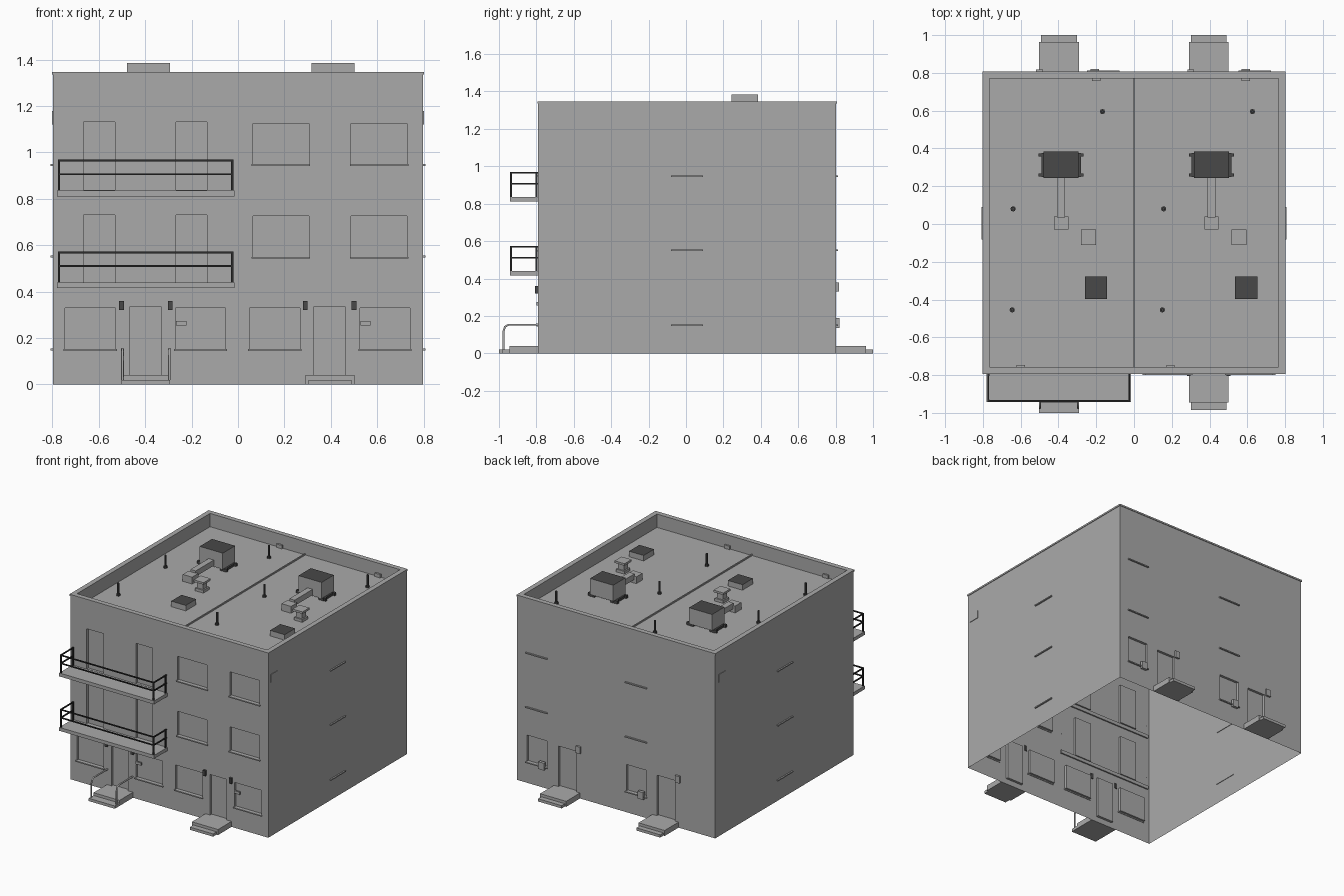
import bpy, bmesh
from mathutils import Vector

cube = bpy.data.objects.get("Cube")
if cube:
    bpy.data.objects.remove(cube, do_unlink=True)


def material(name, value):
    m = bpy.data.materials.new(name)
    m.use_nodes = True
    col = (value, value, value, 1)
    m.diffuse_color = col
    m.node_tree.nodes["Principled BSDF"].inputs["Base Color"].default_value = col
    return m


CONCRETE = material("concrete grey", 0.4)
DARK = material("dark grey", 0.065)
BLACK = material("black metal", 0.025)

W, FRONT, BACK = 0.797, -0.79, 0.803
TOP, RIM, ROOF = 1.335, 1.347, 1.25
UP = Vector((0, 0, 1))


def finish(name, bm, *mats):
    me = bpy.data.meshes.new(name)
    bm.to_mesh(me)
    bm.free()
    ob = bpy.data.objects.new(name, me)
    bpy.context.collection.objects.link(ob)
    for m in mats:
        me.materials.append(m)
    return ob


def add_box(bm, x0, x1, y0, y1, z0, z1):
    vs = bmesh.ops.create_cube(bm, size=1)["verts"]
    for v in vs:
        v.co = Vector((x1 if v.co.x > 0 else x0,
                       y1 if v.co.y > 0 else y0,
                       z1 if v.co.z > 0 else z0))


def boxes(name, items, mat, dark_top=False):
    bm = bmesh.new()
    for b in items:
        add_box(bm, *b)
    if dark_top:
        for f in bm.faces:
            f.material_index = int(f.normal.z > 0.5)
    return finish(name, bm, mat, DARK)


# Wall frames: origin and the direction running to the right along the wall
WALLS = {
    "front": (Vector((0, FRONT, 0)), Vector((1, 0, 0)), -W, W),
    "back": (Vector((0, BACK, 0)), Vector((-1, 0, 0)), -W, W),
    "right": (Vector((W, 0, 0)), Vector((0, 1, 0)), FRONT, BACK),
    "left": (Vector((-W, 0, 0)), Vector((0, -1, 0)), -BACK, -FRONT),
}


def on_wall(wall, u0, u1, z0, z1, out):
    """Box limits for a piece fixed to a wall and standing out from it."""
    o, r, _, _ = WALLS[wall]
    n = r.cross(UP)
    a, b = o + r * u0 - n * 0.004, o + r * u1 + n * out
    return (min(a.x, b.x), max(a.x, b.x), min(a.y, b.y), max(a.y, b.y), z0, z1)


# Openings as (left, right, bottom, top) along each wall
FLOORS = (0.155, 0.555, 0.95)
windows = {k: [] for k in WALLS}
doors = {k: [] for k in WALLS}
windows["front"] = [(u, u + 0.217, 0.152, 0.33) for u in (-0.745, -0.27, 0.05, 0.525)]
for z in (0.55, 0.95):
    windows["front"] += [(u, u + 0.24, z, z + 0.175) for u in (0.065, 0.488)]
    doors["front"] += [(u, u + 0.134, z - 0.112, z + 0.18) for u in (-0.665, -0.268)]
for z in FLOORS:
    windows["right"].append((-0.075, 0.085, z, z + 0.192))
    windows["left"].append((-0.085, 0.075, z, z + 0.192))
    windows["back"] += [(u, u + 0.162, z, z + 0.192) for u in (-0.72, 0.082)]
doors["front"] += [(u, u + 0.134, 0.04, 0.335) for u in (-0.465, 0.328)]
doors["back"] += [(u, u + 0.145, 0.04, 0.335) for u in (-0.465, 0.328)]

# Walls with recessed windows and doors, open underneath
bm = bmesh.new()
for wall, (o, r, ua, ub) in WALLS.items():
    holes = windows[wall] + doors[wall]
    us = sorted({ua, ub} | {u for h in holes for u in h[:2]})
    zs = sorted({0, TOP} | {z for h in holes for z in h[2:]})
    grid = [[bm.verts.new(o + r * u + UP * z) for z in zs] for u in us]
    cells = {h: [] for h in holes}
    for i in range(len(us) - 1):
        for j in range(len(zs) - 1):
            f = bm.faces.new((grid[i][j], grid[i + 1][j], grid[i + 1][j + 1], grid[i][j + 1]))
            u, z = (us[i] + us[i + 1]) / 2, (zs[j] + zs[j + 1]) / 2
            for h in holes:
                if h[0] < u < h[1] and h[2] < z < h[3]:
                    cells[h].append(f)
    inward = r.cross(UP) * -0.018
    for faces in cells.values():
        pane = bmesh.ops.dissolve_faces(bm, faces=faces)["region"]
        new = bmesh.ops.extrude_discrete_faces(bm, faces=pane)["faces"]
        bmesh.ops.translate(bm, vec=inward, verts=list({v for f in new for v in f.verts}))
bmesh.ops.remove_doubles(bm, verts=bm.verts[:], dist=0.0001)
finish("walls", bm, CONCRETE)

# Parapet, coping and roof deck lofted as rectangular rings
bm = bmesh.new()
rings = []
for grow, z in ((0, TOP), (0.004, TOP), (0.004, RIM), (-0.032, RIM), (-0.032, ROOF)):
    x, y0, y1 = W + grow, FRONT - grow, BACK + grow
    rings.append([bm.verts.new(p) for p in ((-x, y0, z), (x, y0, z), (x, y1, z), (-x, y1, z))])
for a, b in zip(rings, rings[1:]):
    for i in range(4):
        k = (i + 1) % 4
        bm.faces.new((a[i], a[k], b[k], b[i]))
bm.faces.new(rings[-1])
finish("roof_and_parapet", bm, CONCRETE)
boxes("roof_divider", [(-0.004, 0.004, FRONT + 0.03, BACK - 0.03, ROOF, ROOF + 0.01)], CONCRETE)

# Window sills
boxes("window_sills", [on_wall(w, u0 - 0.006, u1 + 0.006, z0 - 0.008, z0, 0.01)
                       for w in WALLS for u0, u1, z0, z1 in windows[w]], CONCRETE)

# Entrance steps
steps = []
for x in (-0.397, 0.396):
    steps += [(x - 0.105, x + 0.105, FRONT - 0.155, FRONT, 0, 0.04),
              (x - 0.105, x + 0.105, BACK, BACK + 0.16, 0, 0.04),
              (x - 0.095, x + 0.095, BACK + 0.16, 1.0, 0, 0.02)]
steps += [(0.303, 0.489, -0.985, FRONT - 0.155, 0, 0.02),
          (-0.502, -0.292, -1.0, FRONT - 0.155, 0, 0.02)]
boxes("entrance_steps", steps, CONCRETE)

# Bent handrails beside the left entrance
for side, x in (("right", -0.498), ("left", -0.296)):
    cu = bpy.data.curves.new(side + "_handrail", "CURVE")
    cu.dimensions = "3D"
    cu.bevel_depth = 0.006
    cu.bevel_resolution = 1
    cu.use_fill_caps = True
    path = ((-0.975, 0.02), (-0.975, 0.12), (-0.968, 0.142), (-0.95, 0.153), (FRONT, 0.153))
    sp = cu.splines.new("POLY")
    sp.points.add(len(path) - 1)
    for p, (y, z) in zip(sp.points, path):
        p.co = (x, y, z, 1)
    cu.materials.append(CONCRETE)
    bpy.context.collection.objects.link(bpy.data.objects.new(side + "_handrail", cu))

# Balconies with open railings
XL, XR, YB = -0.78, -0.016, -0.942
slabs, rails = [], []
for z in (0.415, 0.811):
    slabs.append((XL, XR, YB, FRONT + 0.01, z, z + 0.025))
    for h in (0.091, 0.15):
        rails.append((XL + 0.004, XR - 0.004, YB + 0.002, YB + 0.01, z + h, z + h + 0.008))
        for x in (XL + 0.004, XR - 0.012):
            rails.append((x, x + 0.008, YB + 0.002, FRONT, z + h, z + h + 0.008))
    for x in (XL + 0.004, XR - 0.014):
        for y in (YB + 0.002, FRONT - 0.014):
            rails.append((x, x + 0.01, y, y + 0.01, z + 0.025, z + 0.156))
boxes("balcony_slabs", slabs, CONCRETE)
boxes("balcony_railings", rails, BLACK)

# Wall lamps, meter boxes, letter boxes and side vents
boxes("front_wall_lamps", [on_wall("front", u - 0.01, u + 0.01, 0.32, 0.36, 0.016)
                           for u in (-0.502, -0.292, 0.29, 0.5)], DARK)
boxes("letter_boxes", [on_wall("front", u, u + 0.045, 0.255, 0.274, 0.008)
                       for u in (-0.268, 0.527)], CONCRETE)
fittings = []
for u in (-0.3, 0.5):
    fittings.append(on_wall("back", u - 0.018, u + 0.018, 0.33, 0.38, 0.014))
for u in (-0.59, 0.21):
    fittings.append(on_wall("back", u - 0.025, u + 0.02, 0.135, 0.188, 0.018))
boxes("back_wall_boxes", fittings, CONCRETE)
boxes("side_vents", [on_wall(w, -0.765, -0.685, 1.12, 1.178, 0.004)
                     for w in ("right", "left")], CONCRETE)

# Rooftop equipment, repeated for each half
units, feet, ducts, vents, hatches = [], [], [], [], []
for dx in (0, 0.796):
    c = dx - 0.386
    units.append((c - 0.093, c + 0.093, 0.243, 0.385, ROOF + 0.018, 1.385))
    for x in (c - 0.109, c + 0.109):
        for y in (0.26, 0.365):
            feet.append((x - 0.01, x + 0.01, y - 0.008, y + 0.008, ROOF, ROOF + 0.022))
    for x in (c - 0.085, c + 0.085):
        feet.append((x - 0.02, x + 0.02, 0.25, 0.375, ROOF, ROOF + 0.018))
    ducts += [(c - 0.021, c + 0.021, 0.035, 0.245, ROOF + 0.025, ROOF + 0.066),
              (c - 0.038, c + 0.038, -0.03, 0.04, ROOF, ROOF + 0.05)]
    v = dx - 0.24
    for half, z0, z1 in ((0.034, 0, 0.02), (0.024, 0.02, 0.065), (0.04, 0.065, 0.08)):
        vents.append((v - half, v + half, -0.07 - half, -0.07 + half, ROOF + z0, ROOF + z1))
    hatches.append((dx - 0.26, dx - 0.142, -0.398, -0.278, ROOF, ROOF + 0.04))
boxes("cooling_units", units, CONCRETE, dark_top=True)
boxes("unit_feet", feet, DARK)
boxes("air_ducts", ducts, CONCRETE)
boxes("roof_vents", vents, CONCRETE)
boxes("roof_hatches", hatches, CONCRETE, dark_top=True)

# Vent pipes with base collars
bm = bmesh.new()
for x, y in ((-0.64, 0.08), (-0.645, -0.455), (0.157, 0.08),
             (0.15, -0.455), (-0.167, 0.595), (0.627, 0.595)):
    for rad, h in ((0.008, 0.09), (0.014, 0.012)):
        vs = bmesh.ops.create_cone(bm, cap_ends=True, segments=8, radius1=rad, radius2=rad, depth=h)["verts"]
        bmesh.ops.translate(bm, vec=(x, y, ROOF + h / 2), verts=vs)
finish("vent_pipes", bm, DARK)

# Roof drains at the foot of the parapet
drains = [(x - 0.022, x + 0.022, 0.758, 0.775, ROOF, ROOF + 0.025) for x in (-0.2, 0.592)]
drains += [(x - 0.022, x + 0.022, -0.76, -0.747, ROOF, ROOF + 0.025) for x in (-0.6, 0.193)]
boxes("roof_drains", drains, CONCRETE)
